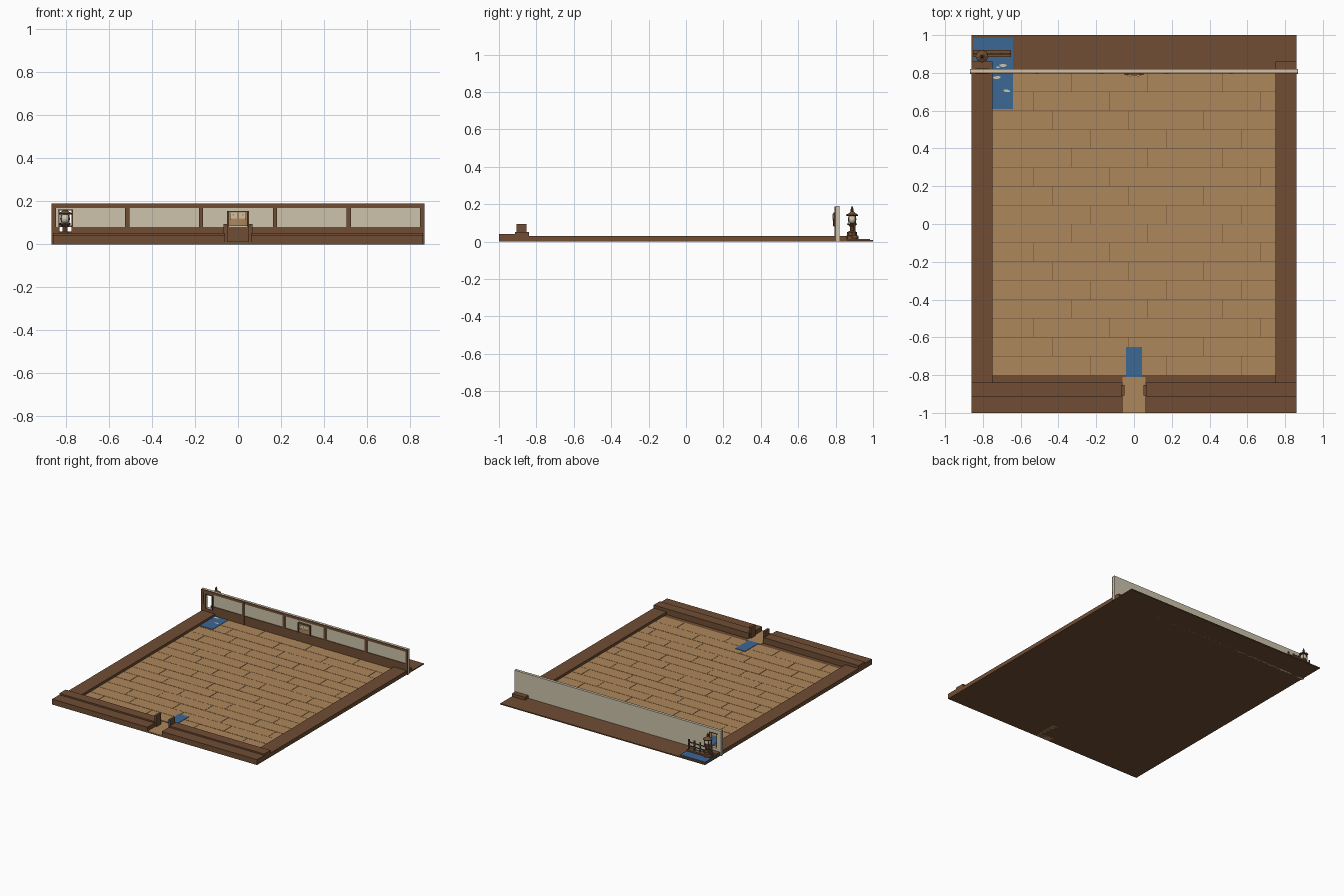
import bpy, bmesh, math, random
from mathutils import Vector

random.seed(4)
if "Cube" in bpy.data.objects:
    bpy.data.objects.remove(bpy.data.objects["Cube"])


def material(name, r, g, b):
    m = bpy.data.materials.new(name)
    m.use_nodes = True
    m.diffuse_color = (r, g, b, 1)
    m.node_tree.nodes["Principled BSDF"].inputs["Base Color"].default_value = (r, g, b, 1)
    return m


BROWN = material("dark wood", 0.16, 0.074, 0.034)
TAN = material("light wood", 0.42, 0.245, 0.105)
BLUE = material("water blue", 0.045, 0.135, 0.30)
CREAM = material("cream paper", 0.61, 0.55, 0.41)
ORANGE = material("warm orange", 0.55, 0.25, 0.07)


def finish(name, bm, mat):
    bmesh.ops.recalc_face_normals(bm, faces=bm.faces)
    me = bpy.data.meshes.new(name)
    bm.to_mesh(me)
    bm.free()
    me.materials.append(mat)
    ob = bpy.data.objects.new(name, me)
    bpy.context.collection.objects.link(ob)
    return ob


def add_box(bm, x, y, z):
    verts = bmesh.ops.create_cube(bm, size=1)["verts"]
    for v in verts:
        v.co = Vector([(a + b) / 2 + c * (b - a) for (a, b), c in zip((x, y, z), v.co)])


def boxes(name, mat, *spans):
    bm = bmesh.new()
    for span in spans:
        add_box(bm, *span)
    return finish(name, bm, mat)


def lathe(name, mat, x, y, profile, sides=12):
    bm = bmesh.new()
    rings = []
    for r, z in profile:
        rings.append([bm.verts.new((x + r * math.cos(math.tau * i / sides),
                                    y + r * math.sin(math.tau * i / sides), z))
                      for i in range(sides)])
    for lo, hi in zip(rings, rings[1:]):
        for i in range(sides):
            j = (i + 1) % sides
            bm.faces.new((lo[i], lo[j], hi[j], hi[i]))
    bm.faces.new(rings[0])
    bm.faces.new(rings[-1])
    return finish(name, bm, mat)


def mirrored(x, y, z):
    return (x, y, z), ((-x[1], -x[0]), y, z)


# Ground slab and the low borders
boxes("base_slab", BROWN, ((-0.86, 0.86), (-0.84, 1), (0, 0.008)),
      ((-0.86, 0.86), (-1, -0.84), (0, 0.006)))
boxes("side_beams", BROWN, *mirrored((0.75, 0.86), (-0.84, 0.86), (0, 0.03)))
boxes("front_lower_step", BROWN, *mirrored((0.06, 0.86), (-1, -0.91), (0, 0.041)))
boxes("front_upper_step", BROWN, *mirrored((0.06, 0.86), (-0.915, -0.84), (0, 0.052)))
boxes("gate_posts", BROWN, *mirrored((0.05, 0.068), (-0.907, -0.853), (0, 0.095)))
boxes("gate_path", TAN, ((-0.06, 0.06), (-1, -0.81), (0, 0.011)))

# Staggered floor planks
bm = bmesh.new()
gap = 0.0012
for row in range(16):
    y = -0.8 + row * 0.1
    x = -0.75
    end = x + (0.12, 0.32, 0.22, 0.42)[row % 4]
    while x < 0.75:
        end = min(end, 0.75)
        top = 0.0115 + random.uniform(0, 0.0008)
        add_box(bm, (x + gap, end - gap), (y + gap, y + 0.1 - gap), (0.004, top))
        x, end = end, end + 0.4
finish("floor_planks", bm, TAN)

# Water panels and pale floating leaves
boxes("entrance_mat", BLUE, ((-0.042, 0.042), (-0.81, -0.65), (0.008, 0.015)))
boxes("pond", BLUE, ((-0.85, -0.64), (0.61, 0.985), (0.006, 0.0145)))
bm = bmesh.new()
for cx, cy, size in ((-0.69, 0.84, 0.022), (-0.725, 0.775, 0.022), (-0.675, 0.705, 0.022),
                     (-0.72, 0.83, 0.013)):
    ring = []
    for i in range(9):
        a = math.tau * i / 9
        r = size * random.uniform(0.7, 1.1)
        ring.append(bm.verts.new((cx + r * math.cos(a), cy + 0.4 * r * math.sin(a), 0.016)))
    bm.faces.new(ring)
finish("pond_leaves", bm, CREAM)

# Back wall with a window opening near its right end
W0, W1, WB, WT = -0.83, -0.775, 0.052, 0.157
wall_y = (0.802, 0.82)
boxes("back_wall", CREAM,
      ((-0.868, W0), wall_y, (0, 0.19)), ((W1, 0.868), wall_y, (0, 0.19)),
      ((W0, W1), wall_y, (0, WB)), ((W0, W1), wall_y, (WT, 0.19)))
trim_y = (0.797, 0.803)
boxes("wall_rails", BROWN,
      ((-0.868, 0.868), trim_y, (0.17, 0.189)), ((-0.868, 0.868), trim_y, (0, WB)),
      ((-0.868, W0), trim_y, (WB, 0.08)), ((W1, 0.868), trim_y, (WB, 0.08)))
boxes("wall_posts", BROWN, *[((c - 0.01, c + 0.01), (0.795, 0.803), (0.008, 0.188))
                             for c in (-0.858, -0.515, -0.172, 0.172, 0.515, 0.858)])
boxes("window_frame", BROWN,
      ((W0 - 0.006, W0), (0.795, 0.822), (WB, WT)), ((W1, W1 + 0.006), (0.795, 0.822), (WB, WT)),
      ((W0 - 0.008, W1 + 0.008), (0.795, 0.822), (WT, WT + 0.006)))

# Round-fronted picture on the wall
bm = bmesh.new()
arc = [(0.045 * math.sin(t), 0.797 - 0.012 * math.cos(t))
       for t in [math.pi * (i / 8 - 0.5) for i in range(9)]]
face = bm.faces.new([bm.verts.new((x, y, 0.085)) for x, y in arc])
up = bmesh.ops.extrude_face_region(bm, geom=[face])["geom"]
bmesh.ops.translate(bm, vec=(0, 0, 0.066), verts=[g for g in up if isinstance(g, bmesh.types.BMVert)])
finish("picture_panel", bm, TAN)
boxes("picture_frame", BROWN, *mirrored((0.045, 0.051), (0.788, 0.803), (0.08, 0.156)),
      ((-0.051, 0.051), (0.788, 0.803), (0.15, 0.156)))
boxes("picture_panes", CREAM, *mirrored((0.004, 0.038), (0.7835, 0.788), (0.121, 0.147)))
boxes("picture_accents", ORANGE, *mirrored((0.004, 0.038), (0.7835, 0.788), (0.114, 0.119)),
      *mirrored((0.018, 0.026), (0.782, 0.784), (0.134, 0.14)))

# Footbridge railing over the pond
boxes("bridge_deck", BROWN, ((-0.85, -0.65), (0.885, 0.92), (0.02, 0.032)))
boxes("bridge_posts", BROWN, *[((c - 0.004, c + 0.004), (0.897, 0.905), (0.01, 0.105))
                               for c in (-0.845, -0.797, -0.75, -0.702, -0.656)])
boxes("bridge_rails", BROWN, *[((-0.85, -0.65), (0.898, 0.904), (z, z + 0.007)) for z in (0.052, 0.08)])

# Garden lantern behind the window
LX, LY = -0.805, 0.888
lathe("lantern_base", BROWN, LX, LY, [(0.034, 0.012), (0.034, 0.03), (0.027, 0.034), (0.027, 0.05),
                                      (0.012, 0.058), (0.012, 0.082), (0.026, 0.092), (0.026, 0.098)], 8)
light = lathe("lantern_light", CREAM, LX, LY,
              [(max(0.002, 0.023 * math.sin(math.pi * i / 8)), 0.119 - 0.023 * math.cos(math.pi * i / 8))
               for i in range(9)], 16)
light.data.polygons.foreach_set("use_smooth", [True] * len(light.data.polygons))
lathe("lantern_roof", BROWN, LX, LY, [(0.03, 0.138), (0.034, 0.143), (0.016, 0.153), (0.007, 0.162),
                                      (0.009, 0.17), (0.002, 0.19)], 8)
boxes("lantern_posts", BROWN, *[((LX + a - 0.002, LX + a + 0.002), (LY + b - 0.002, LY + b + 0.002), (0.095, 0.142))
                                for a in (-0.018, 0.018) for b in (-0.018, 0.018)])
